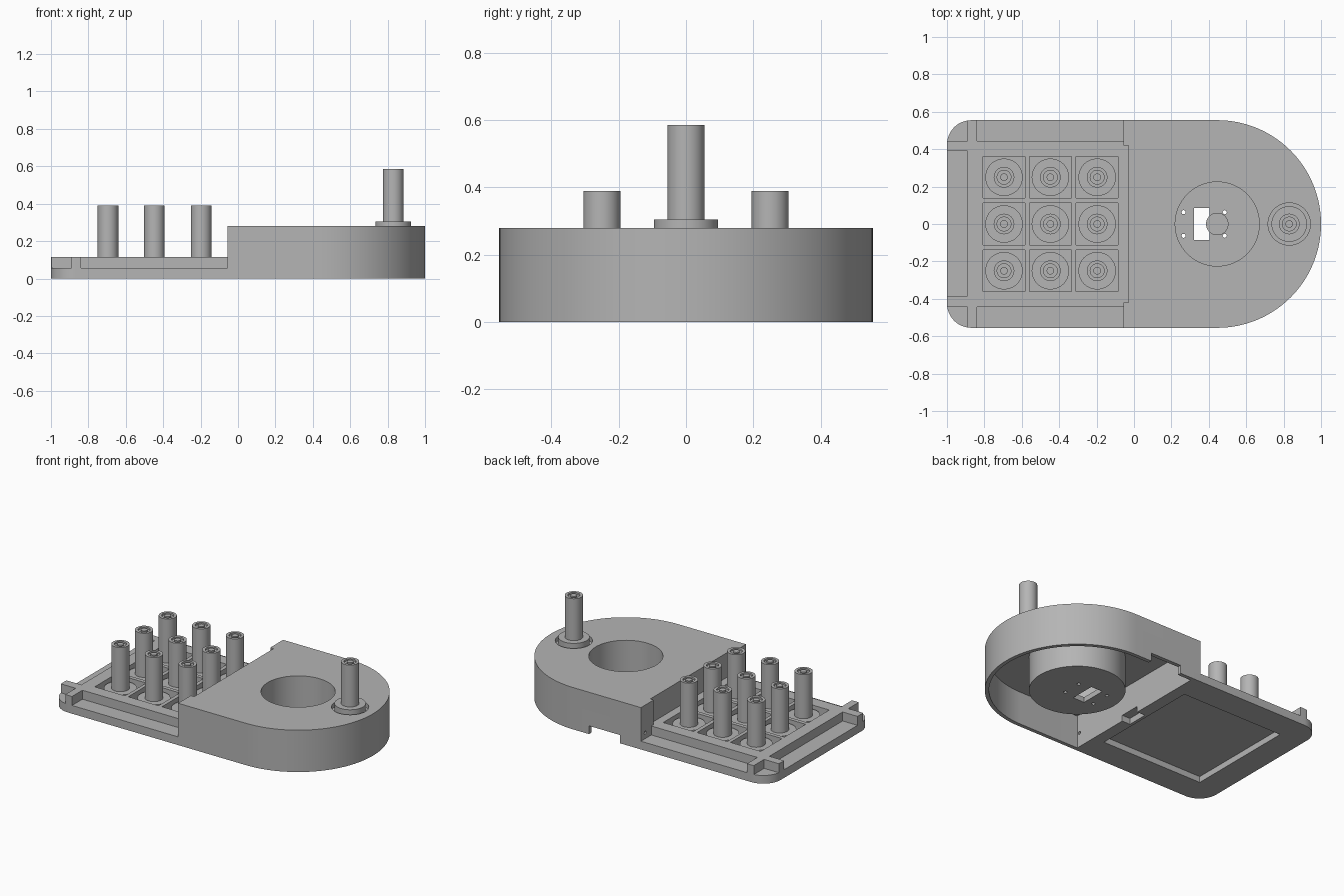
import bpy, bmesh, math
from mathutils import Matrix, Vector

if "Cube" in bpy.data.objects:
    bpy.data.objects.remove(bpy.data.objects["Cube"], do_unlink=True)

grey = bpy.data.materials.new("plain grey")
grey.use_nodes = True
grey.diffuse_color = (0.46, 0.46, 0.46, 1)
grey.node_tree.nodes["Principled BSDF"].inputs["Base Color"].default_value = (0.46, 0.46, 0.46, 1)


def make(name, bm):
    bmesh.ops.recalc_face_normals(bm, faces=bm.faces)
    mesh = bpy.data.meshes.new(name)
    bm.to_mesh(mesh)
    bm.free()
    mesh.materials.append(grey)
    ob = bpy.data.objects.new(name, mesh)
    bpy.context.collection.objects.link(ob)
    return ob


def prism(name, outline, z0, z1):
    bm = bmesh.new()
    face = bm.faces.new([bm.verts.new((x, y, z0)) for x, y in outline])
    res = bmesh.ops.extrude_face_region(bm, geom=[face])
    top = [g for g in res["geom"] if isinstance(g, bmesh.types.BMVert)]
    bmesh.ops.translate(bm, verts=top, vec=(0, 0, z1 - z0))
    return make(name, bm)


def box(x0, x1, y0, y1, z0, z1, name="cutter"):
    return prism(name, [(x0, y0), (x1, y0), (x1, y1), (x0, y1)], z0, z1)


def arc(cx, cy, r, a0, a1, n):
    angles = [math.radians(a0 + (a1 - a0) * i / n) for i in range(n + 1)]
    return [(cx + r * math.cos(a), cy + r * math.sin(a)) for a in angles]


def rod(x, y, r, z0, z1, name="cutter", n=64):
    return prism(name, arc(x, y, r, 0, 360, n)[:-1], z0, z1)


def boolean(target, tool, op="DIFFERENCE"):
    mod = target.modifiers.new("cut", "BOOLEAN")
    mod.operation, mod.solver, mod.object = op, "EXACT", tool
    bpy.context.view_layer.objects.active = target
    bpy.ops.object.modifier_apply(modifier=mod.name)
    bpy.data.objects.remove(tool, do_unlink=True)


def lathe(name, profile, loc, n=48):
    # Spin a closed (radius, z) profile that starts and ends on the axis
    bm = bmesh.new()
    verts = [bm.verts.new((r, 0, z)) for r, z in profile]
    edges = [bm.edges.new(p) for p in zip(verts, verts[1:])]
    bmesh.ops.spin(bm, geom=verts + edges, cent=(0, 0, 0), axis=(0, 0, 1),
                   angle=math.tau, steps=n, use_duplicate=False)
    bmesh.ops.remove_doubles(bm, verts=bm.verts, dist=0.0001)
    ob = make(name, bm)
    ob.location = loc
    return ob


HALF, CX = 0.555, 0.445      # body half width, centre of the round end
LEDGE, DECK, TOP = 0.055, 0.115, 0.28
BIG = 2

# Body: rounded outline, tall housing and low key deck
outline = (arc(CX, 0, HALF, -90, 90, 64)
           + arc(-0.87, HALF - 0.13, 0.13, 90, 180, 12)
           + arc(-0.87, 0.13 - HALF, 0.13, 180, 270, 12))
body = prism("body", outline, 0, TOP)
boolean(body, box(-BIG, -0.055, -BIG, BIG, DECK, BIG))
boolean(body, box(-0.2, -0.03, -0.42, 0.42, DECK, BIG))

# Lowered ledges around the deck, leaving raised corner posts
for y0, y1 in ((-BIG, -0.445), (0.445, BIG)):
    boolean(body, box(-0.84, -0.055, y0, y1, LEDGE, BIG))
    boolean(body, box(-BIG, -0.89, y0, y1, LEDGE, BIG))
boolean(body, box(-BIG, -0.89, -0.385, 0.39, LEDGE, BIG))

# Hollow housing, open below, with a round cup left standing inside
cavity = prism("cutter", arc(CX, 0, HALF - 0.025, -90, 90, 64)
               + [(0, HALF - 0.025), (0, 0.025 - HALF)], -0.1, 0.22)
boolean(cavity, rod(CX, 0, 0.29, -0.2, 0.4))
boolean(body, cavity)
boolean(body, rod(CX, 0, 0.225, 0.035, BIG))

# Cup floor openings
boolean(body, box(0.32, 0.405, -0.085, 0.085, -0.1, 0.1))
for x in (0.265, 0.485):
    for y in (-0.063, 0.063):
        boolean(body, rod(x, y, 0.011, -0.1, 0.1, n=16))

# Knob seat, side opening and cable passages
boolean(body, rod(0.83, 0, 0.113, 0.25, BIG))
boolean(body, box(0.1, 0.33, 0.5, BIG, -0.1, 0.055))
boolean(body, box(-0.06, 0.05, -0.11, 0.03, -0.1, 0.04))
for y in (-0.51, 0.51):
    hole = rod(0, 0, 0.01, -0.15, 0.15, n=16)
    hole.matrix_world = Matrix.Translation(Vector((-0.05, y, 0.095))) @ Matrix.Rotation(math.pi / 2, 4, "Y")
    bpy.context.view_layer.update()
    boolean(body, hole)

# Underside recess and key wells
boolean(body, box(-0.83, -0.08, -0.375, 0.375, -0.1, 0.04))
KEY_X, KEY_Y = (-0.695, -0.447, -0.197), (-0.25, 0, 0.25)
for x in KEY_X:
    for y in KEY_Y:
        boolean(body, box(x - 0.112, x + 0.112, y - 0.112, y + 0.112, 0.06, BIG))


def stem(name, x, flange, z0, z1, z2, y=0):
    # Flange and shaft with a shallow ring groove in the top
    low = z2 - 0.012
    return lathe(name, [(0, z0), (flange, z0), (flange, z1), (0.055, z1), (0.055, z2),
                        (0.037, z2), (0.037, low), (0.02, low), (0.02, z2), (0, z2)], (x, y, 0))


parts = [body]
for i, x in enumerate(KEY_X):
    for j, y in enumerate(KEY_Y):
        parts.append(stem(f"key_{i + 1}_{j + 1}", x, 0.1, 0.058, 0.095, 0.39, y))
parts.append(stem("knob", 0.83, 0.095, 0.248, 0.305, 0.585))
parts.append(rod(CX, 0, 0.06, 0.033, 0.07, "cup_boss", 48))

# Smooth round sides, crisp edges
bpy.ops.object.select_all(action="DESELECT")
for ob in parts:
    ob.select_set(True)
bpy.context.view_layer.objects.active = body
bpy.ops.object.shade_smooth_by_angle(angle=math.radians(30))
